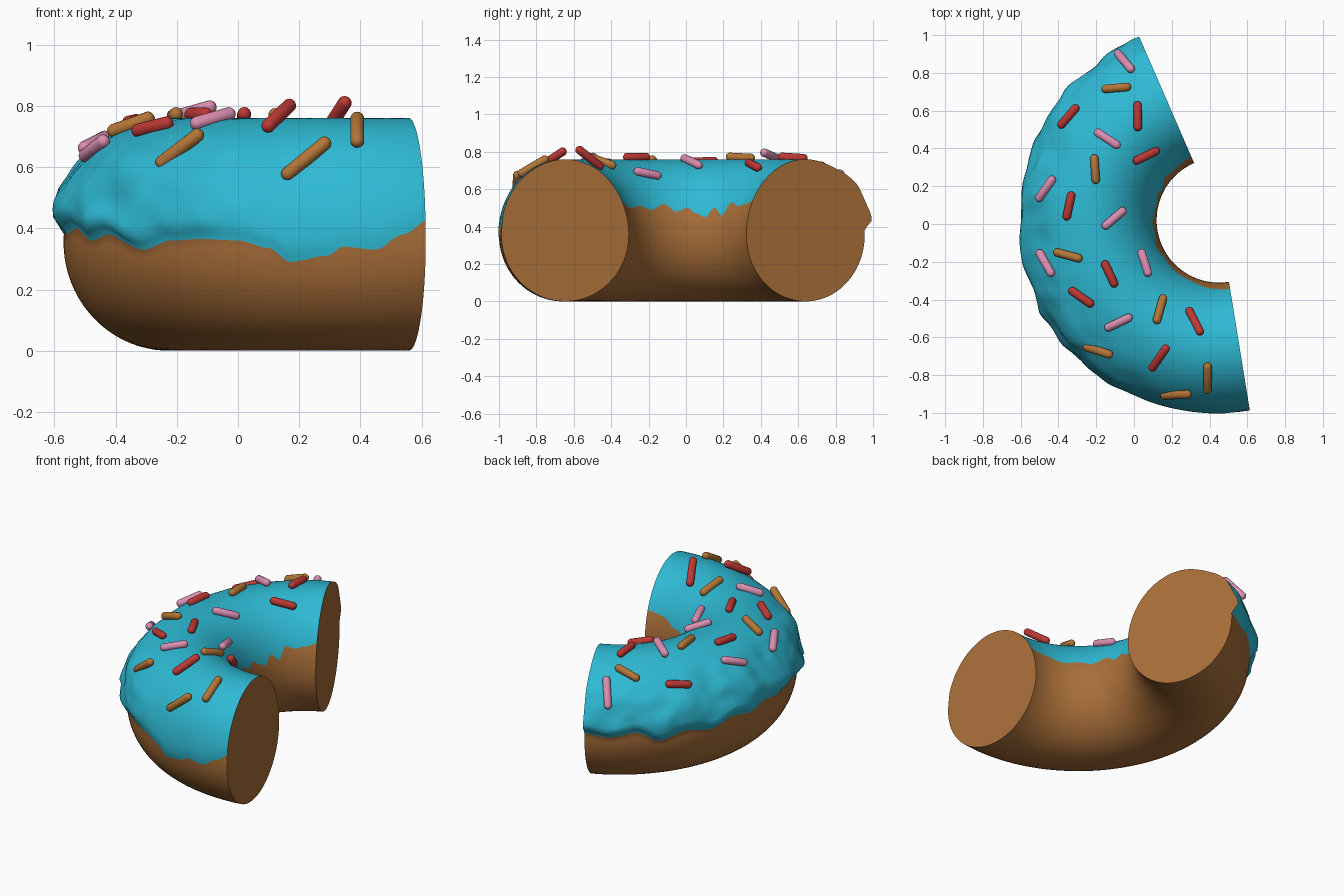
import bpy, bmesh, math
from mathutils import Vector, noise
from mathutils.bvhtree import BVHTree

if "Cube" in bpy.data.objects:
    bpy.data.objects.remove(bpy.data.objects["Cube"])

CX, CY, R = 0.45, 0.02, 0.675          # ring centre and radius
A, ZC, TOP = 0.345, 0.355, 0.76        # half width, widest height and top of the section
START, END = 113.5, 279.2              # cut directions in degrees
NU, N_ICE, N_DOUGH = 200, 48, 44


def material(name, rgb):
    m = bpy.data.materials.new(name)
    m.diffuse_color = (*rgb, 1)
    m.use_nodes = True
    m.node_tree.nodes["Principled BSDF"].inputs["Base Color"].default_value = m.diffuse_color
    return m


dough = material("dough brown", (0.39, 0.155, 0.040))
icing = material("icing blue", (0.027, 0.49, 0.66))
sprinkle_mats = {
    "red": material("sprinkle red", (0.50, 0.040, 0.035)),
    "pink": material("sprinkle pink", (0.70, 0.27, 0.44)),
    "brown": material("sprinkle caramel", (0.45, 0.18, 0.038)),
}


def smooth(a, b, x):
    t = max(0.0, min(1.0, (x - a) / (b - a)))
    return t * t * (3 - 2 * t)


def lerp_table(table, x):
    for (x0, y0), (x1, y1) in zip(table, table[1:]):
        if x <= x1:
            return y0 + (y1 - y0) * smooth(x0, x1, x)
    return table[-1][1]


# Height of the dripping icing edge, by direction around the ring
OUTER = [(113, .38), (122, .36), (130, .39), (138, .33), (147, .37), (156, .35),
         (165, .39), (172, .37), (180, .40), (188, .38), (196, .40), (205, .36),
         (211, .38), (222, .33), (229, .36), (236, .365), (244, .36), (250, .335),
         (254, .29), (261, .31), (264, .34), (270, .33), (275, .38), (280, .43)]
INNER = [(113, .54), (124, .52), (134, .51), (142, .53), (150, .46), (158, .50),
         (166, .45), (174, .47), (182, .50), (192, .48), (202, .52), (216, .49),
         (228, .51), (245, .50), (262, .53), (280, .54)]


def half_height(above):
    return TOP - ZC if above else ZC


def edge_angle(z):
    return math.asin((z - ZC) / half_height(z > ZC))


def section_point(deg, phi, phi_edge=None):
    th = math.radians(deg)
    bump = 0.0
    if phi_edge is not None:           # lumpy icing, thickest on the outside
        n = noise.noise(Vector((th * 4.5, phi * 2.2, 3.0)))
        n2 = noise.noise(Vector((th * 9, phi * 5, 8.0)))
        around = 1 - smooth(215, 262, deg)
        outside = 1 - smooth(0.45, 1.3, phi)
        rise = smooth(0, 0.12, phi - phi_edge)
        bump = rise * outside * (0.004 + around * (0.037 + 0.03 * n + 0.012 * n2))
    r = R + (A + bump) * math.cos(phi)
    s = math.sin(phi)
    return (CX + r * math.cos(th), CY + r * math.sin(th),
            ZC + (half_height(s > 0) + bump * 0.8) * s)


# Doughnut piece: rings of vertices that follow the icing edge
bm = bmesh.new()
rings = []
for i in range(NU + 1):
    deg = START + (END - START) * i / NU
    po = edge_angle(lerp_table(OUTER, deg))
    pi_ = math.pi - edge_angle(lerp_table(INNER, deg))
    ring = [bm.verts.new(section_point(deg, po + (pi_ - po) * (j / N_ICE), po))
            for j in range(N_ICE + 1)]
    ring += [bm.verts.new(section_point(deg, pi_ + (po + 2 * math.pi - pi_) * j / N_DOUGH))
             for j in range(1, N_DOUGH)]
    rings.append(ring)
n = len(rings[0])
for a, b in zip(rings, rings[1:]):
    for j in range(n):
        k = (j + 1) % n
        f = bm.faces.new((a[j], a[k], b[k], b[j]))
        f.smooth = True
        f.material_index = 1 if j < N_ICE else 0
bm.faces.new(rings[0])                 # flat cut ends
bm.faces.new(rings[-1][::-1])
bmesh.ops.recalc_face_normals(bm, faces=bm.faces)
surface = BVHTree.FromBMesh(bm)
me = bpy.data.meshes.new("iced_doughnut_piece")
bm.to_mesh(me)
bm.free()
me.materials.append(dough)
me.materials.append(icing)
bpy.context.collection.objects.link(bpy.data.objects.new("iced_doughnut_piece", me))


def drop(x, y, lift):
    hit, normal, _, _ = surface.ray_cast(Vector((x, y, 2)), Vector((0, 0, -1)))
    return hit + normal * 0.013 + Vector((0, 0, lift)) if hit else None


def sprinkle(color, x, y, angle, lift0=0.0, lift1=0.0, length=0.155, radius=0.023):
    """Capsule laid on the icing, seen from above at x, y; lifts tilt its ends."""
    c, s = math.cos(math.radians(angle)), math.sin(math.radians(angle))
    e = length * 0.3
    p, q = drop(x - c * e, y - s * e, lift0), drop(x + c * e, y + s * e, lift1)
    if p is None or q is None:
        return
    half = min(0.1, (length / 2) * (q - p).length / (2 * e)) - radius
    b = bmesh.new()
    bmesh.ops.create_uvsphere(b, u_segments=14, v_segments=9, radius=radius)
    for v in b.verts:
        v.co.z += half if v.co.z > 0 else -half
    for f in b.faces:
        f.smooth = True
    name = color + "_sprinkle"
    m = bpy.data.meshes.new(name)
    b.to_mesh(m)
    b.free()
    m.materials.append(sprinkle_mats[color])
    o = bpy.data.objects.new(name, m)
    o.location = (p + q) / 2
    o.rotation_euler = (q - p).to_track_quat('Z', 'Y').to_euler()
    bpy.context.collection.objects.link(o)


# Sprinkles: x, y, direction in degrees, then optional end lifts
SPRINKLES = {
    "red": [(-.34, .565, 50), (.02, .57, 90), (.06, .365, 27), (-.34, .095, 78),
            (-.13, -.265, -65), (-.275, -.385, -35), (.32, -.52, -62, .005, .04),
            (.135, -.705, 55, .015, .03)],
    "pink": [(-.045, .855, -50), (-.14, .45, -33, .015, .02), (-.46, .185, 55),
             (-.11, .03, 42), (-.46, -.205, -60), (.05, -.21, -72), (-.08, -.52, 25)],
    "brown": [(-.09, .715, 5), (-.205, .29, 93), (-.345, -.165, -15), (.135, -.455, 75),
              (-.185, -.665, -18, -.025, .015), (.225, -.895, 3, -.02, .025), (.39, -.81, 90)],
}
for color, places in SPRINKLES.items():
    for place in places:
        sprinkle(color, *place)
